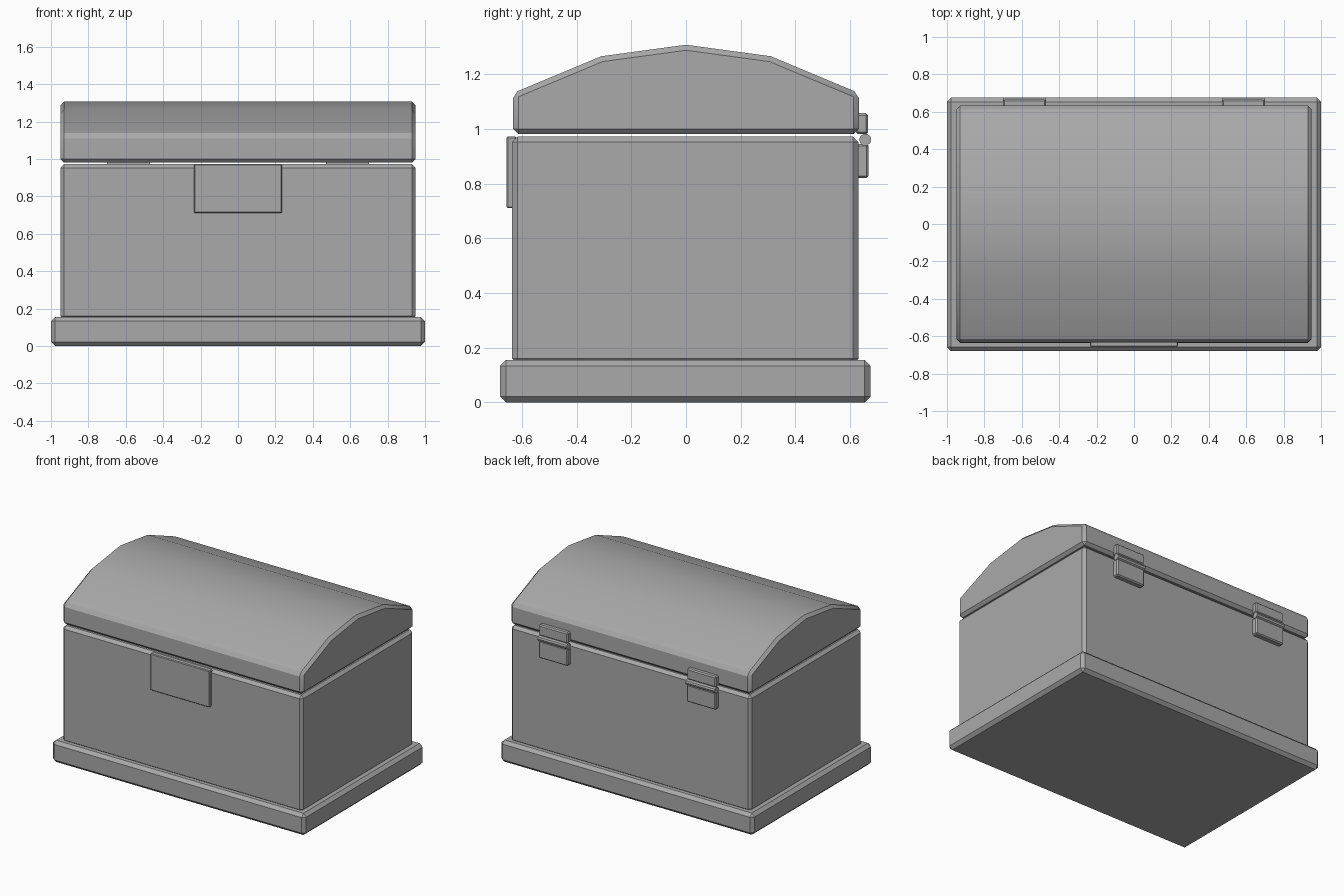
import bpy
import bmesh
import math
from mathutils import Matrix

old = bpy.data.objects.get("Cube")
if old:
    bpy.data.objects.remove(old, do_unlink=True)

GREY = (0.4, 0.4, 0.4, 1.0)
mat = bpy.data.materials.new("plain_grey")
mat.use_nodes = True
mat.diffuse_color = GREY
mat.node_tree.nodes["Principled BSDF"].inputs["Base Color"].default_value = GREY


def finish(name, bm, bevel=0.0):
    """Turn a bmesh into a smooth-shaded object with chamfered sharp edges."""
    bmesh.ops.recalc_face_normals(bm, faces=bm.faces)
    if bevel:
        sharp = [e for e in bm.edges if e.calc_face_angle(0) > math.radians(40)]
        bmesh.ops.bevel(bm, geom=sharp, offset=bevel, segments=1,
                        affect='EDGES', clamp_overlap=True)
    mesh = bpy.data.meshes.new(name)
    bm.to_mesh(mesh)
    bm.free()
    mesh.materials.append(mat)
    obj = bpy.data.objects.new(name, mesh)
    bpy.context.collection.objects.link(obj)
    bpy.ops.object.select_all(action='DESELECT')
    obj.select_set(True)
    bpy.context.view_layer.objects.active = obj
    bpy.ops.object.shade_smooth_by_angle(angle=math.radians(30))
    return obj


def box(name, x, y, z, bevel):
    """Box from (low, high) ranges on each axis."""
    bm = bmesh.new()
    bmesh.ops.create_cube(bm, size=1)
    for v in bm.verts:
        for i, (low, high) in enumerate((x, y, z)):
            v.co[i] = low if v.co[i] < 0 else high
    return finish(name, bm, bevel)


# Plinth and chest body
box("base_plinth", (-1, 1), (-0.68, 0.675), (0, 0.155), 0.022)
box("chest_body", (-0.95, 0.95), (-0.635, 0.63), (0.14, 0.972), 0.02)

# Faceted arched lid: half profile mirrored, then extruded along x
half = [(0.633, 0.98), (0.633, 1.13), (0.31, 1.265)]
profile = half + [(0, 1.307)] + [(-y, z) for y, z in reversed(half)]
bm = bmesh.new()
end = bm.faces.new([bm.verts.new((-0.95, y, z)) for y, z in profile])
side = bmesh.ops.extrude_face_region(bm, geom=[end])
bmesh.ops.translate(bm, vec=(1.9, 0, 0),
                    verts=[v for v in side["geom"] if isinstance(v, bmesh.types.BMVert)])
finish("arched_lid", bm, 0.02)

# Lock plate on the front
box("lock_plate", (-0.235, 0.235), (-0.656, -0.62), (0.71, 0.972), 0.005)

# Pair of back hinges: two leaves and a round knuckle
for label, cx in (("left", 0.585), ("right", -0.585)):
    span = (cx - 0.115, cx + 0.115)
    box(label + "_hinge_upper_leaf", span, (0.62, 0.665), (0.98, 1.057), 0.008)
    box(label + "_hinge_lower_leaf", span, (0.62, 0.667), (0.82, 0.945), 0.008)
    bm = bmesh.new()
    bmesh.ops.create_cone(bm, cap_ends=True, segments=10, radius1=0.022,
                          radius2=0.022, depth=0.23,
                          matrix=Matrix.Translation((cx, 0.655, 0.96))
                          @ Matrix.Rotation(math.pi / 2, 4, 'Y'))
    finish(label + "_hinge_knuckle", bm)
